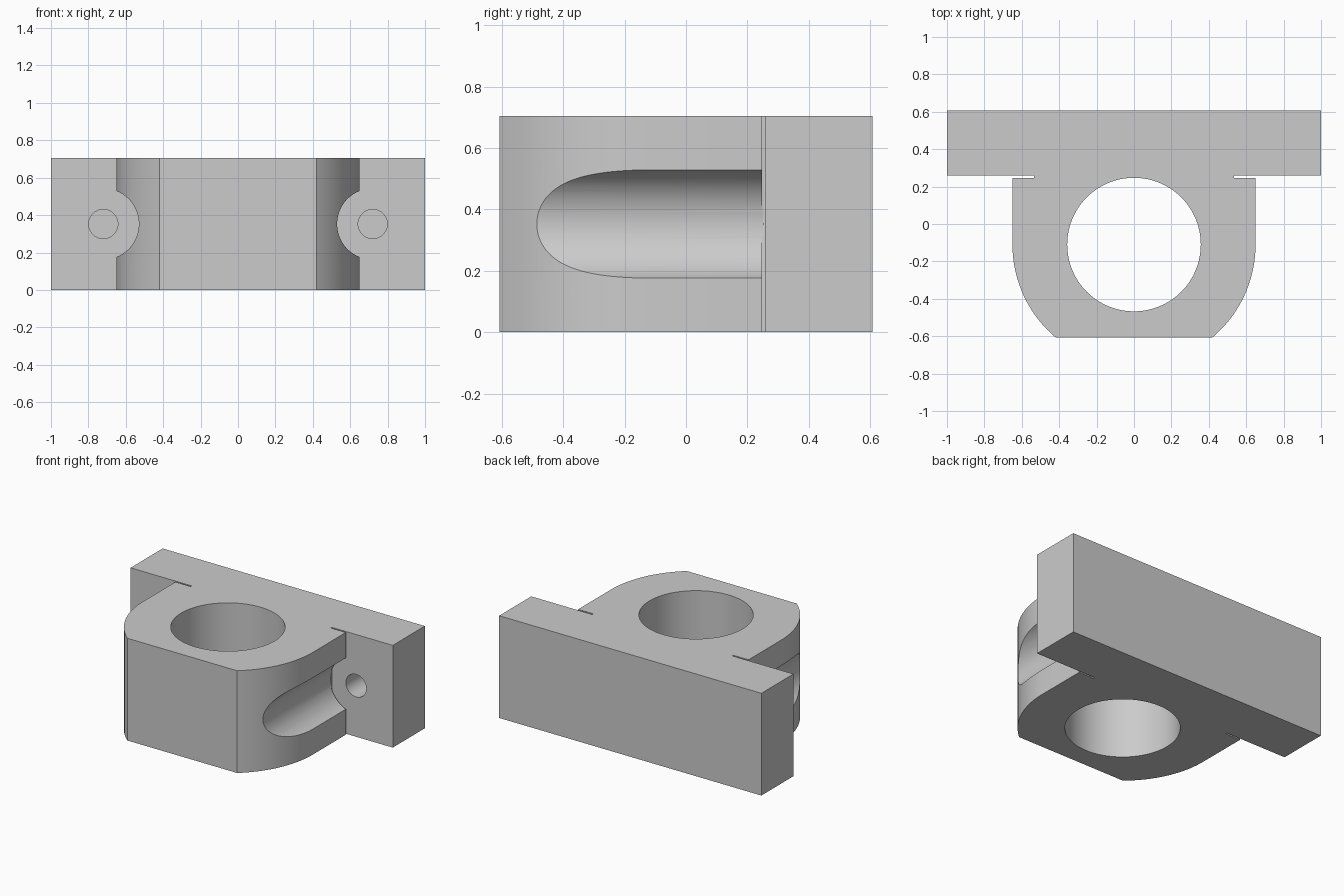
import bpy
import bmesh
from math import asin, cos, pi, sin
from mathutils import Matrix, Vector

if "Cube" in bpy.data.objects:
    bpy.data.objects.remove(bpy.data.objects["Cube"], do_unlink=True)

HEIGHT = 0.705
MID_Z = HEIGHT / 2
BACK, FRONT = 0.607, -0.607
PLATE_FRONT = 0.258
SLIT_FRONT, SLIT_X = 0.247, 0.535
BODY_R, BORE_R, BORE_Y = 0.65, 0.357, -0.11
SCREW_X = 0.72

grey = bpy.data.materials.new("plain grey")
grey.use_nodes = True
colour = (0.6, 0.6, 0.6, 1)
grey.diffuse_color = colour
grey.node_tree.nodes["Principled BSDF"].inputs["Base Color"].default_value = colour


def new_object(name, bm):
    bmesh.ops.recalc_face_normals(bm, faces=bm.faces)
    mesh = bpy.data.meshes.new(name)
    bm.to_mesh(mesh)
    bm.free()
    mesh.materials.append(grey)
    obj = bpy.data.objects.new(name, mesh)
    bpy.context.collection.objects.link(obj)
    return obj


def cylinder_cutter(name, start, end, radius, sides=96):
    start, end = Vector(start), Vector(end)
    axis = end - start
    turn = axis.to_track_quat('Z', 'Y').to_matrix().to_4x4()
    bm = bmesh.new()
    bmesh.ops.create_cone(bm, cap_ends=True, segments=sides, radius1=radius,
                          radius2=radius, depth=axis.length,
                          matrix=Matrix.Translation((start + end) / 2) @ turn)
    cutter = new_object(name, bm)
    cutter.hide_render = True
    return cutter


# Plan outline: back plate, relief slit, straight side, rounded cheek, flat nose
steps = 20
sweep = asin((BORE_Y - FRONT) / BODY_R)
half = [(1, BACK), (1, PLATE_FRONT), (SLIT_X, PLATE_FRONT),
        (SLIT_X, SLIT_FRONT), (BODY_R, SLIT_FRONT)]
half += [(BODY_R * cos(sweep * i / steps), BORE_Y - BODY_R * sin(sweep * i / steps))
         for i in range(steps + 1)]
outline = half + [(-x, y) for x, y in reversed(half)]

bm = bmesh.new()
base = bm.faces.new([bm.verts.new((x, y, 0)) for x, y in outline])
raised = bmesh.ops.extrude_face_region(bm, geom=[base])["geom"]
bmesh.ops.translate(bm, vec=(0, 0, HEIGHT),
                    verts=[v for v in raised if isinstance(v, bmesh.types.BMVert)])
block = new_object("bearing_block", bm)

# Shaft bore, screwdriver channels and blind screw holes
cutters = [cylinder_cutter("bore_cutter", (0, BORE_Y, -0.1),
                           (0, BORE_Y, HEIGHT + 0.1), BORE_R, 128)]
for side, s in (("left", 1), ("right", -1)):
    x = s * SCREW_X
    cutters.append(cylinder_cutter(side + "_channel_cutter", (x, -0.8, MID_Z),
                                   (x, (SLIT_FRONT + PLATE_FRONT) / 2, MID_Z), 0.19))
    cutters.append(cylinder_cutter(side + "_screw_hole_cutter", (x, 0.1, MID_Z),
                                   (x, 0.51, MID_Z), 0.078, 48))

for cutter in cutters:
    cut = block.modifiers.new(cutter.name, 'BOOLEAN')
    cut.operation = 'DIFFERENCE'
    cut.solver = 'EXACT'
    cut.object = cutter

# Bake the cuts and drop the helpers
graph = bpy.context.evaluated_depsgraph_get()
finished = bpy.data.meshes.new_from_object(block.evaluated_get(graph))
block.modifiers.clear()
block.data = finished
finished.materials.clear()
finished.materials.append(grey)
for cutter in cutters:
    bpy.data.objects.remove(cutter, do_unlink=True)

# Smooth curved walls, crisp edges
for obj in bpy.context.selected_objects:
    obj.select_set(False)
block.select_set(True)
bpy.context.view_layer.objects.active = block
bpy.ops.object.shade_smooth_by_angle(angle=pi / 9)
